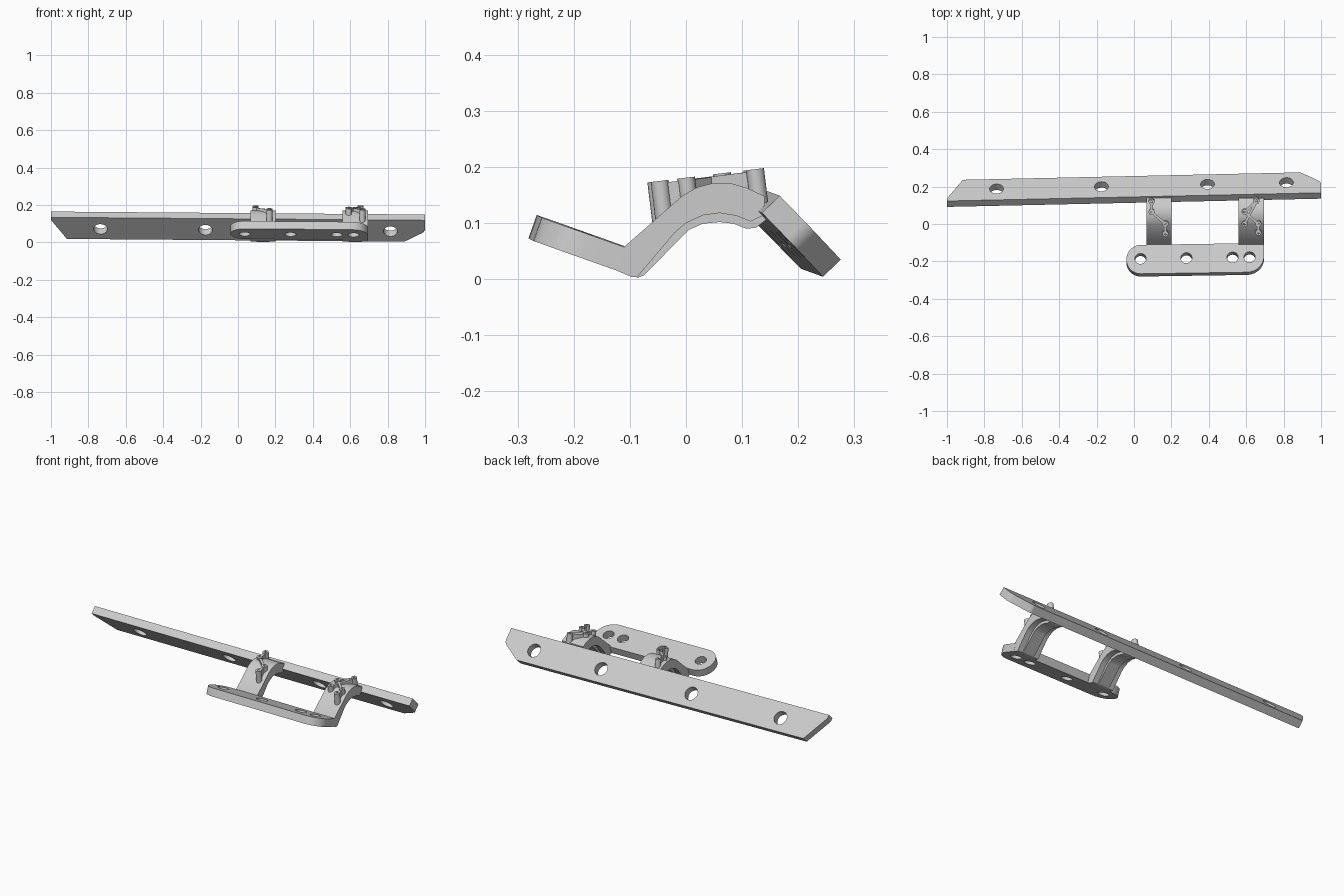
import bpy, bmesh, math
from mathutils import Vector, Matrix

if "Cube" in bpy.data.objects:
    bpy.data.objects.remove(bpy.data.objects["Cube"])

GREY = (0.6, 0.6, 0.6, 1)
metal = bpy.data.materials.new("plain_grey")
metal.use_nodes = True
metal.diffuse_color = GREY
metal.node_tree.nodes["Principled BSDF"].inputs["Base Color"].default_value = GREY


def circle(x, y, r, n=24):
    return [(x + r * math.cos(2 * math.pi * i / n), y + r * math.sin(2 * math.pi * i / n))
            for i in range(n)]


def rounded(corners, steps=10):
    """Outline from (x, y, radius) corners, each filleted by an arc."""
    out = []
    for i, (x, y, r) in enumerate(corners):
        p = Vector((x, y))
        if r == 0:
            out.append((x, y))
            continue
        a = (Vector(corners[i - 1][:2]) - p).normalized()
        b = (Vector(corners[(i + 1) % len(corners)][:2]) - p).normalized()
        half = a.angle(b) / 2
        centre = p + (a + b).normalized() * r / math.sin(half)
        start = p + a * r / math.tan(half) - centre
        end = p + b * r / math.tan(half) - centre
        sweep = start.angle(end)
        for k in range(steps + 1):
            t = k / steps
            v = (start * math.sin((1 - t) * sweep) + end * math.sin(t * sweep)) / math.sin(sweep)
            out.append(tuple(centre + v))
    return out


def prism(name, loops, origin, u, v, n, depth):
    """Extrude the first loop, less the other loops, by depth centred on origin."""
    curve = bpy.data.curves.new(name, 'CURVE')
    curve.dimensions = '2D'
    curve.fill_mode = 'BOTH'
    curve.extrude = depth / 2
    for loop in loops:
        spline = curve.splines.new('POLY')
        spline.points.add(len(loop) - 1)
        for point, (x, y) in zip(spline.points, loop):
            point.co = (x, y, 0, 1)
        spline.use_cyclic_u = True
    obj = bpy.data.objects.new(name, curve)
    bpy.context.collection.objects.link(obj)
    bpy.ops.object.select_all(action='DESELECT')
    obj.select_set(True)
    bpy.context.view_layer.objects.active = obj
    bpy.ops.object.convert(target='MESH')
    obj = bpy.context.view_layer.objects.active
    frame = Matrix((u, v, n)).transposed().to_4x4()
    frame.translation = origin
    bm = bmesh.new()
    bm.from_mesh(obj.data)
    bm.transform(frame)
    bmesh.ops.remove_doubles(bm, verts=bm.verts, dist=1e-5)
    bmesh.ops.recalc_face_normals(bm, faces=bm.faces)
    bm.to_mesh(obj.data)
    bm.free()
    obj.data.materials.clear()
    obj.data.materials.append(metal)
    bpy.ops.object.shade_smooth_by_angle(angle=math.radians(30))
    return obj


X, Y, Z = Vector((1, 0, 0)), Vector((0, 1, 0)), Vector((0, 0, 1))
THICK = 0.044

# Long rear bar, sloping down to the back
normal = Vector((0, 0.718, 0.696))
outline = rounded([(-1, 0, 0), (1, 0, 0), (1, 0.085, 0.04), (0.89, 0.16, 0.03),
                   (-0.915, 0.16, 0), (-1, 0.02, 0)])
holes = [circle(x, 0.085, 0.037) for x in (-0.735, -0.174, 0.393, 0.815)]
prism("rear_bar", [outline] + holes, Vector((0, 0.145, 0.157)) - normal * THICK / 2,
      Vector((1, 0.022, -0.008)), Vector((0, 0.696, -0.718)), normal, THICK)

# Short front plate, sloping up to the front
normal = Vector((0, 0.334, 0.943))
outline = rounded([(-0.04, 0, 0.078), (0.695, 0, 0), (0.695, 0.164, 0.09), (-0.04, 0.164, 0.078)])
holes = [circle(x, 0.078, 0.03) for x in (0.035, 0.28, 0.527, 0.618)]
prism("front_plate", [outline] + holes, Vector((0, -0.112, 0.06)) - normal * THICK / 2,
      Vector((1, 0.015, -0.008)), Vector((0, -0.943, 0.334)), normal, THICK)

# Two arched bridges, each with a rib below
arch_top = [(-0.11, 0.058), (-0.005, 0.150), (0.02, 0.164), (0.05, 0.172),
            (0.08, 0.171), (0.108, 0.163), (0.14, 0.148)]
arch_under = [(0.14, 0.115), (0.115, 0.103), (0.09, 0.113), (0.06, 0.118), (0.03, 0.114),
              (0, 0.100), (-0.02, 0.083), (-0.087, 0.004), (-0.097, 0.004), (-0.125, 0.016)]
rib_under = [(0.145, 0.108), (0.125, 0.092), (0.108, 0.09), (0.085, 0.099), (0.06, 0.102),
             (0.03, 0.099), (0.005, 0.088), (-0.075, 0.007), (-0.085, 0.003), (-0.097, 0.005)]
for side, x in (("right", 0.133), ("left", 0.627)):
    prism(side + "_bridge", [arch_top + arch_under], Vector((x, 0, 0)), Y, Z, X, 0.135)
    prism(side + "_bridge_rib", [arch_top[1:-1] + rib_under], Vector((x, 0, 0)), Y, Z, X, 0.07)


# Pegs and webs standing on the bridges, cut off by one tilted plane
def top_z(y):
    return 0.181 + 0.123 * y


def foot_z(y):
    return min(0.154 + 0.88 * y, 0.154) - 0.02


def peg(name, x, y):
    axis = Vector((0, -0.122, 0.993))
    depth = top_z(y) - foot_z(y)
    prism(name, [circle(0, 0, 0.016, 16), circle(0, 0, 0.006, 10)],
          Vector((x, y, top_z(y))) - axis * depth / 2, X, axis.cross(X), axis, depth)


def web(name, a, b):
    a, b = Vector(a), Vector(b)
    along = (b - a).normalized().to_3d()
    length = (b - a).length
    drop = 0.004
    prism(name, [[(0, foot_z(a.y)), (length, foot_z(b.y)),
                  (length, top_z(b.y) - drop), (0, top_z(a.y) - drop)]],
          a.to_3d(), along, Z, along.cross(Z), 0.014)


clusters = {
    "right": ([(0.094, 0.118), (0.094, 0.064), (0.168, 0), (0.168, -0.053)],
              [(0, 1), (1, 2), (2, 3)]),
    "left": ([(0.655, 0.123), (0.592, 0.064), (0.592, 0), (0.665, 0), (0.665, -0.047)],
             [(0, 1), (1, 3), (3, 4), (2, 0)]),
}
for side, (spots, links) in clusters.items():
    for i, spot in enumerate(spots):
        peg(f"{side}_peg_{i + 1}", *spot)
    for i, (a, b) in enumerate(links):
        web(f"{side}_web_{i + 1}", spots[a], spots[b])
